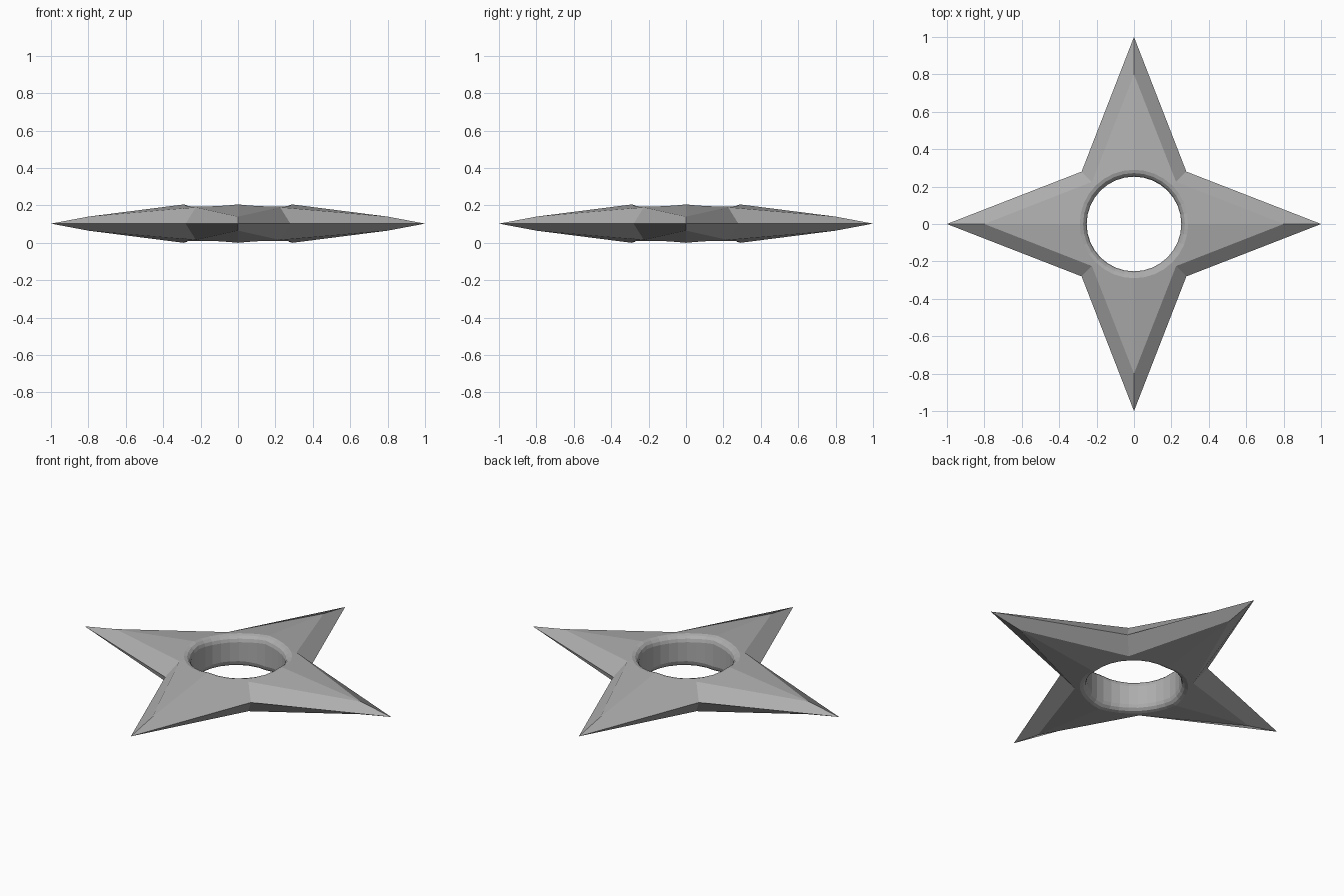
import bpy, bmesh, math

if "Cube" in bpy.data.objects:
    bpy.data.objects.remove(bpy.data.objects["Cube"])

MID = 0.1025          # height of the cutting edge
SIDES = 32            # segments round the hole
STEP = SIDES // 8     # segments in half an arm

steel = bpy.data.materials.new("grey steel")
steel.diffuse_color = (0.42, 0.42, 0.42, 1)
steel.use_nodes = True
steel.node_tree.nodes["Principled BSDF"].inputs["Base Color"].default_value = steel.diffuse_color


def roof(x, y):
    """Height of the blade's upper face above the cutting edge."""
    a, b = max(abs(x), abs(y)), min(abs(x), abs(y))
    return 0.0375 + 0.1275 * (0.8 - a) - 0.104 * b


bm = bmesh.new()


def polar(r, ang, z):
    return bm.verts.new((r * math.cos(ang), r * math.sin(ang), z))


# outline and ridge stars: alternate point and notch
edge, ridge = [], []
for i in range(8):
    a = i * math.pi / 4
    notch = i % 2
    edge.append(polar(0.28 * math.sqrt(2) if notch else 1.0, a, 0))
    r = 0.225 * math.sqrt(2) if notch else 0.8
    ridge.append(polar(r, a, roof(r * math.cos(a), r * math.sin(a))))

# rounded rim running down into the hole wall
rings = []
for radius, drop in ((0.29, 0), (0.272, 0.005), (0.259, 0.018), (0.253, 0.036), (0.253, None)):
    ring = []
    for k in range(SIDES):
        a = 2 * math.pi * k / SIDES
        z = 0 if drop is None else roof(0.29 * math.cos(a), 0.29 * math.sin(a)) - drop
        ring.append(polar(radius, a, z))
    rings.append(ring)

for i in range(8):
    j = (i + 1) % 8
    # sharpened bevel
    bm.faces.new((edge[i], edge[j], ridge[j], ridge[i]))
    # upper face of half an arm
    arc = [rings[0][(i * STEP + k) % SIDES] for k in range(STEP + 1)]
    bm.faces.new([ridge[i], ridge[j]] + arc[::-1])

# hole surface
for upper, lower in zip(rings, rings[1:]):
    for k in range(SIDES):
        n = (k + 1) % SIDES
        bm.faces.new((upper[k], upper[n], lower[n], lower[k]))

# matching underside
copy = bmesh.ops.duplicate(bm, geom=bm.verts[:] + bm.edges[:] + bm.faces[:])["geom"]
for v in copy:
    if isinstance(v, bmesh.types.BMVert):
        v.co.z = -v.co.z
bmesh.ops.remove_doubles(bm, verts=bm.verts, dist=0.0005)
bmesh.ops.recalc_face_normals(bm, faces=bm.faces)

mesh = bpy.data.meshes.new("throwing_star")
bm.to_mesh(mesh)
bm.free()
mesh.materials.append(steel)
star = bpy.data.objects.new("throwing_star", mesh)
star.location.z = MID
bpy.context.collection.objects.link(star)
